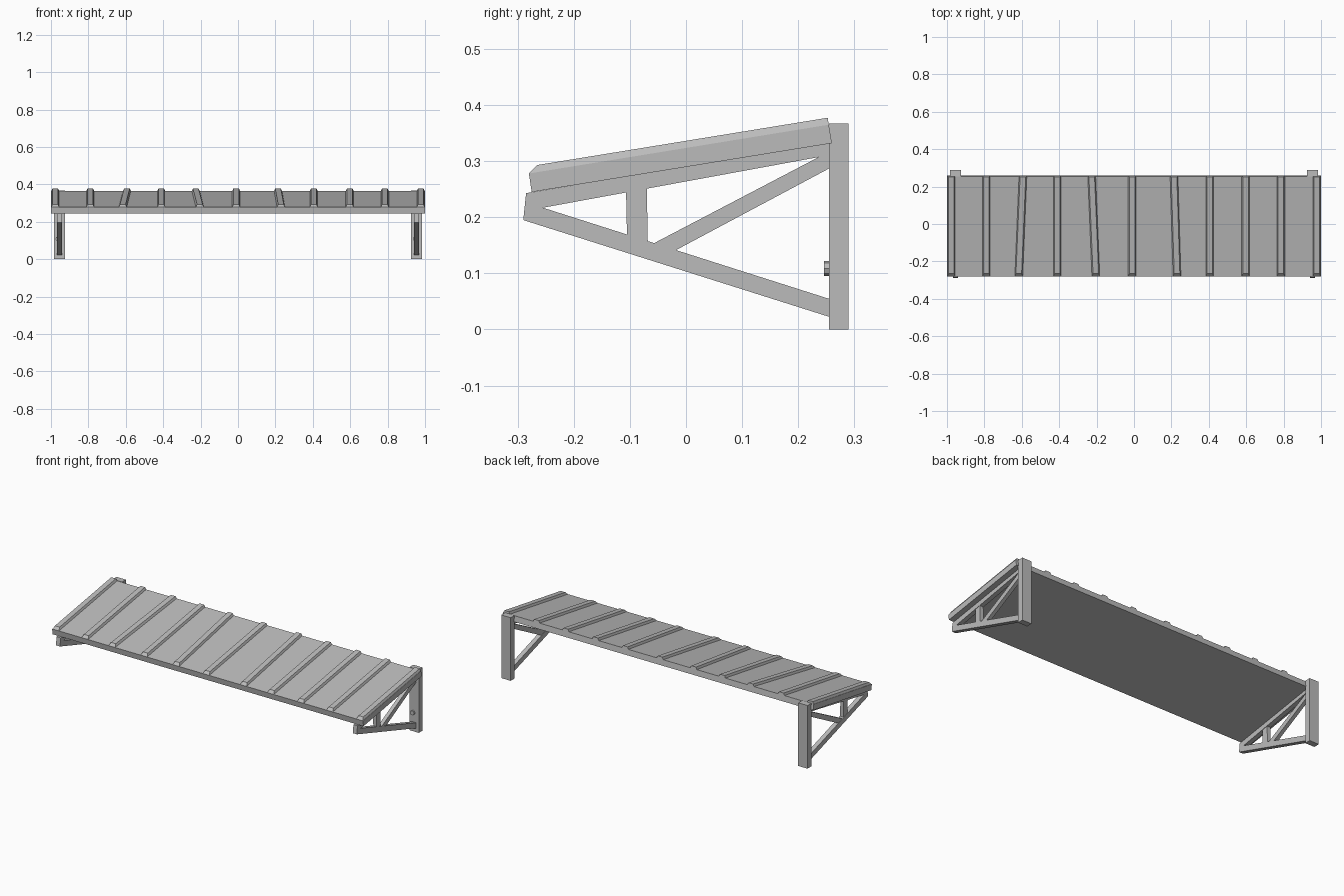
import bpy, bmesh
from mathutils import Vector, Matrix

cube = bpy.data.objects.get("Cube")
if cube:
    bpy.data.objects.remove(cube, do_unlink=True)

grey = bpy.data.materials.new("plain grey")
grey.use_nodes = True
colour = (0.5, 0.5, 0.5, 1)
grey.diffuse_color = colour
grey.node_tree.nodes["Principled BSDF"].inputs["Base Color"].default_value = colour


def finish(name, bm):
    bmesh.ops.recalc_face_normals(bm, faces=bm.faces)
    mesh = bpy.data.meshes.new(name)
    bm.to_mesh(mesh)
    bm.free()
    mesh.materials.append(grey)
    obj = bpy.data.objects.new(name, mesh)
    bpy.context.collection.objects.link(obj)
    return obj


def extrude_profile(name, profile, x, width):
    """Extrude a side (y, z) outline along x, centred on x."""
    bm = bmesh.new()
    face = bm.faces.new([bm.verts.new((x - width / 2, y, z)) for y, z in profile])
    result = bmesh.ops.extrude_face_region(bm, geom=[face])
    moved = [v for v in result["geom"] if isinstance(v, bmesh.types.BMVert)]
    bmesh.ops.translate(bm, verts=moved, vec=(width, 0, 0))
    return finish(name, bm)


# Sloping roof panel
front_top, back_top = Vector((-0.28, 0.278)), Vector((0.2545, 0.365))
extrude_profile("roof_panel", [(-0.275, 0.245), (0.26, 0.332), back_top, front_top], 0, 2)


# Tapered battens with a chamfered front end, some set slightly askew
def batten(name, x_front, x_back):
    bm = bmesh.new()
    slope = (back_top - front_top).normalized()
    normal = Vector((-slope.y, slope.x))
    rise = normal * 0.0125
    rings = []
    for base, top, x in ((front_top, front_top + slope * 0.017 + rise, x_front),
                         (back_top, back_top + rise, x_back)):
        ring = [(x - 0.021, base), (x + 0.021, base), (x + 0.015, top), (x - 0.015, top)]
        rings.append([bm.verts.new((px, p.x, p.y)) for px, p in ring])
    for ring in rings:
        bm.faces.new(ring)
    a, b = rings
    for i in range(4):
        j = (i + 1) % 4
        bm.faces.new((a[i], a[j], b[j], b[i]))
    finish(name, bm)


centres = [-0.977, -0.79, -0.605, -0.41, -0.215, -0.01, 0.222, 0.405, 0.597, 0.785, 0.977]
skew = {2: 0.011, 4: -0.011, 6: -0.008}
for i, x in enumerate(centres):
    s = skew.get(i, 0)
    batten(f"batten_{i + 1}", x - s, x + s)

# Wall brackets, one at each end
bracket = {
    "wall_post": (0.06, [(0.255, 0), (0.29, 0), (0.29, 0.367), (0.255, 0.367)]),
    "rafter": (0.026, [(-0.285, 0.243), (0.257, 0.333), (0.257, 0.311),
                       (-0.255, 0.217), (-0.29, 0.195)]),
    "lower_brace": (0.026, [(-0.29, 0.195), (0.257, 0.022), (0.257, 0.054), (-0.255, 0.217)]),
    "short_strut": (0.022, [(-0.107, 0.255), (-0.07, 0.26), (-0.068, 0.15), (-0.105, 0.16)]),
    "diagonal_strut": (0.022, [(-0.07, 0.147), (-0.03, 0.135), (0.257, 0.288), (0.257, 0.318)]),
}
for side, x in (("left", 0.955), ("right", -0.955)):
    for part, (width, profile) in bracket.items():
        extrude_profile(f"{part}_{side}", profile, x, width)
    # Bolt head on the front of the post
    bm = bmesh.new()
    bmesh.ops.create_cone(bm, cap_ends=True, segments=8, radius1=0.0135, radius2=0.0135,
                          depth=0.012, matrix=Matrix.Translation((x - 0.007, 0.252, 0.109))
                          @ Matrix.Rotation(1.5708, 4, "X"))
    finish(f"bolt_head_{side}", bm)
